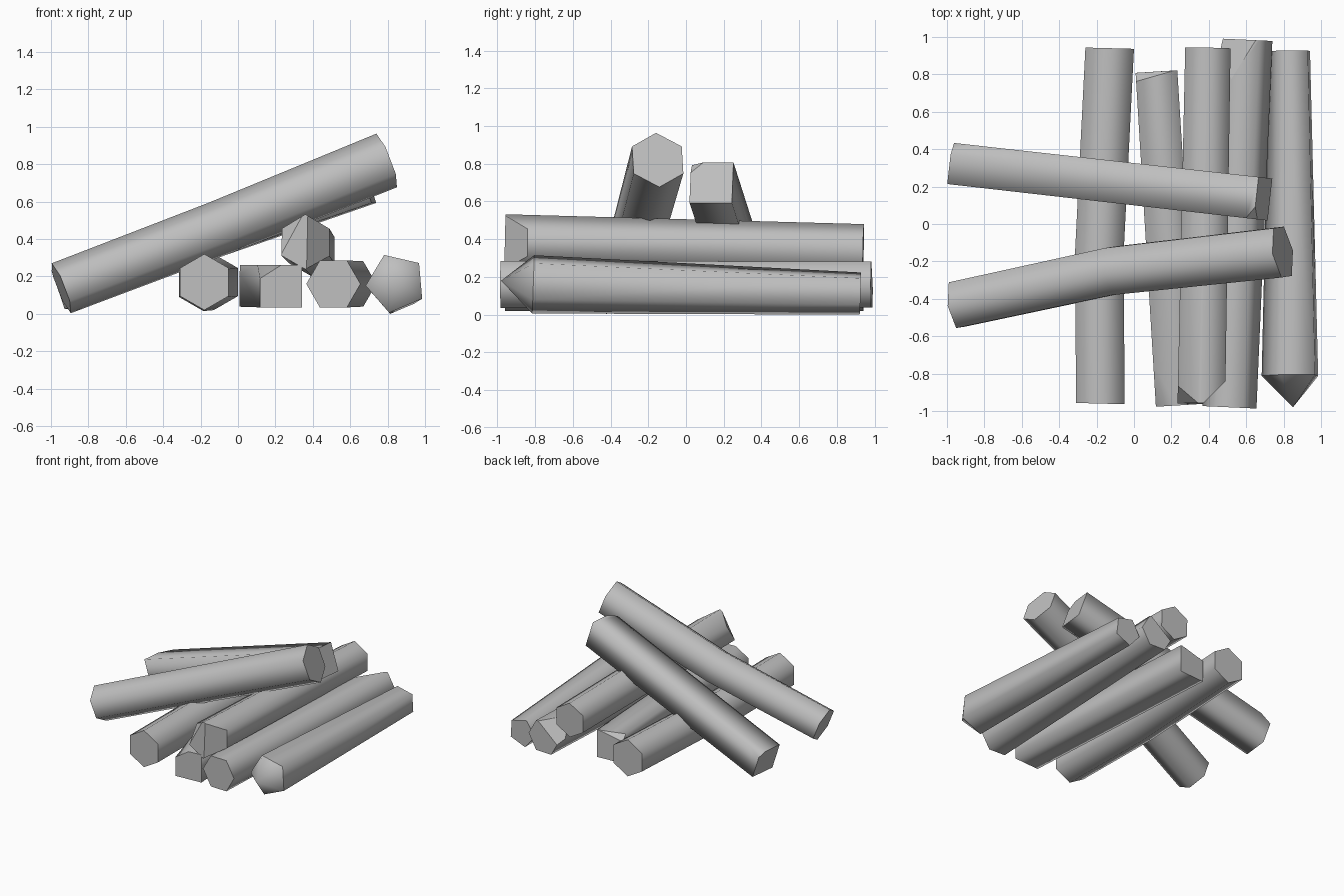
import bpy
import bmesh
from math import cos, sin, radians
from mathutils import Vector

cube = bpy.data.objects.get("Cube")
if cube:
    bpy.data.objects.remove(cube, do_unlink=True)

grey = bpy.data.materials.new("plain_grey")
grey.use_nodes = True
grey.diffuse_color = (0.52, 0.52, 0.52, 1)
bsdf = grey.node_tree.nodes["Principled BSDF"]
bsdf.inputs["Base Color"].default_value = grey.diffuse_color
bsdf.inputs["Roughness"].default_value = 0.9


def log(name, stations, sides, phase, cuts=()):
    """Loft a polygon through (centre, radius) stations, then chop its ends."""
    along = (Vector(stations[-1][0]) - Vector(stations[0][0])).normalized()
    across = along.cross(Vector((0, 0, 1))).normalized()
    up = across.cross(along)
    bm = bmesh.new()
    rings = []
    for centre, radius in stations:
        ring = []
        for i in range(sides):
            a = radians(phase + 360 * i / sides)
            offset = (across * cos(a) + up * sin(a)) * radius
            ring.append(bm.verts.new(Vector(centre) + offset))
        rings.append(ring)
    for lower, upper in zip(rings, rings[1:]):
        for i in range(sides):
            j = (i + 1) % sides
            bm.faces.new((lower[i], lower[j], upper[j], upper[i]))
    bm.faces.new(rings[0])
    bm.faces.new(rings[-1])
    bmesh.ops.remove_doubles(bm, verts=bm.verts[:], dist=0.004)

    # Axe cuts at the ends
    for point, normal in cuts:
        bmesh.ops.bisect_plane(bm, geom=bm.verts[:] + bm.edges[:] + bm.faces[:],
                               plane_co=point, plane_no=Vector(normal).normalized(),
                               clear_outer=True)
        rim = [e for e in bm.edges if e.is_boundary]
        bmesh.ops.holes_fill(bm, edges=rim, sides=0)
    bmesh.ops.recalc_face_normals(bm, faces=bm.faces[:])
    bm.normal_update()

    # Rounded bark, crisp rims around the cut ends
    def is_bark(face):
        return abs(face.normal.dot(along)) < 0.3

    for face in bm.faces:
        face.smooth = True
    for edge in bm.edges:
        bark = [is_bark(f) for f in edge.link_faces]
        edge.smooth = all(bark) or (not any(bark) and len(stations) == 3 and sides == 5)

    mesh = bpy.data.meshes.new(name)
    bm.to_mesh(mesh)
    bm.free()
    mesh.materials.append(grey)
    obj = bpy.data.objects.new(name, mesh)
    bpy.context.collection.objects.link(obj)
    return obj


# Bottom row, from right to left of the model
log("bottom_log_bent",
    [((-0.18, -0.96, 0.17), 0.15), ((-0.185, -0.15, 0.165), 0.15),
     ((-0.13, 0.94, 0.17), 0.15)], 6, 30)

log("bottom_log_square",
    [((0.23, -0.97, 0.148), 0.16), ((0.12, 0.815, 0.15), 0.158)], 4, 45,
    [((0.23, -0.965, 0.262), (-0.11, -0.065, 0.18)),
     ((0.18, 0.81, 0.262), (-0.2, 0.7, 0.7))])

log("bottom_log_hexagonal",
    [((0.51, -0.98, 0.16), 0.145), ((0.60, 0.985, 0.16), 0.14)], 6, 0,
    [((0.66, 0.99, 0.285), (-0.27, 0.17, 0.33))])

log("bottom_log_pointed",
    [((0.85, -0.98, 0.18), 0.0), ((0.845, -0.81, 0.165), 0.163),
     ((0.84, 0.925, 0.115), 0.118)], 5, 185)

# Log lying on top of the row
log("stacked_log",
    [((0.36, -0.96, 0.385), 0.147), ((0.395, 0.94, 0.34), 0.14)], 6, 30,
    [((0.37, -0.96, 0.38), (1, -1, 0)),
     ((0.265, -0.93, 0.42), (-0.9, -0.7, 0.5))])

# Two logs leaning across the stack
log("leaning_log_front",
    [((-0.945, -0.43, 0.137), 0.143), ((-0.11, -0.25, 0.455), 0.147),
     ((0.795, -0.15, 0.82), 0.154)], 6, 30)

log("leaning_log_back",
    [((-0.95, 0.32, 0.13), 0.157), ((0.69, 0.135, 0.70), 0.16)], 4, 45,
    [((0.62, 0.06, 0.80), (0.4, -0.5, 0.7)),
     ((-0.95, 0.40, 0.235), (-0.5, 0.5, 0.7))])
